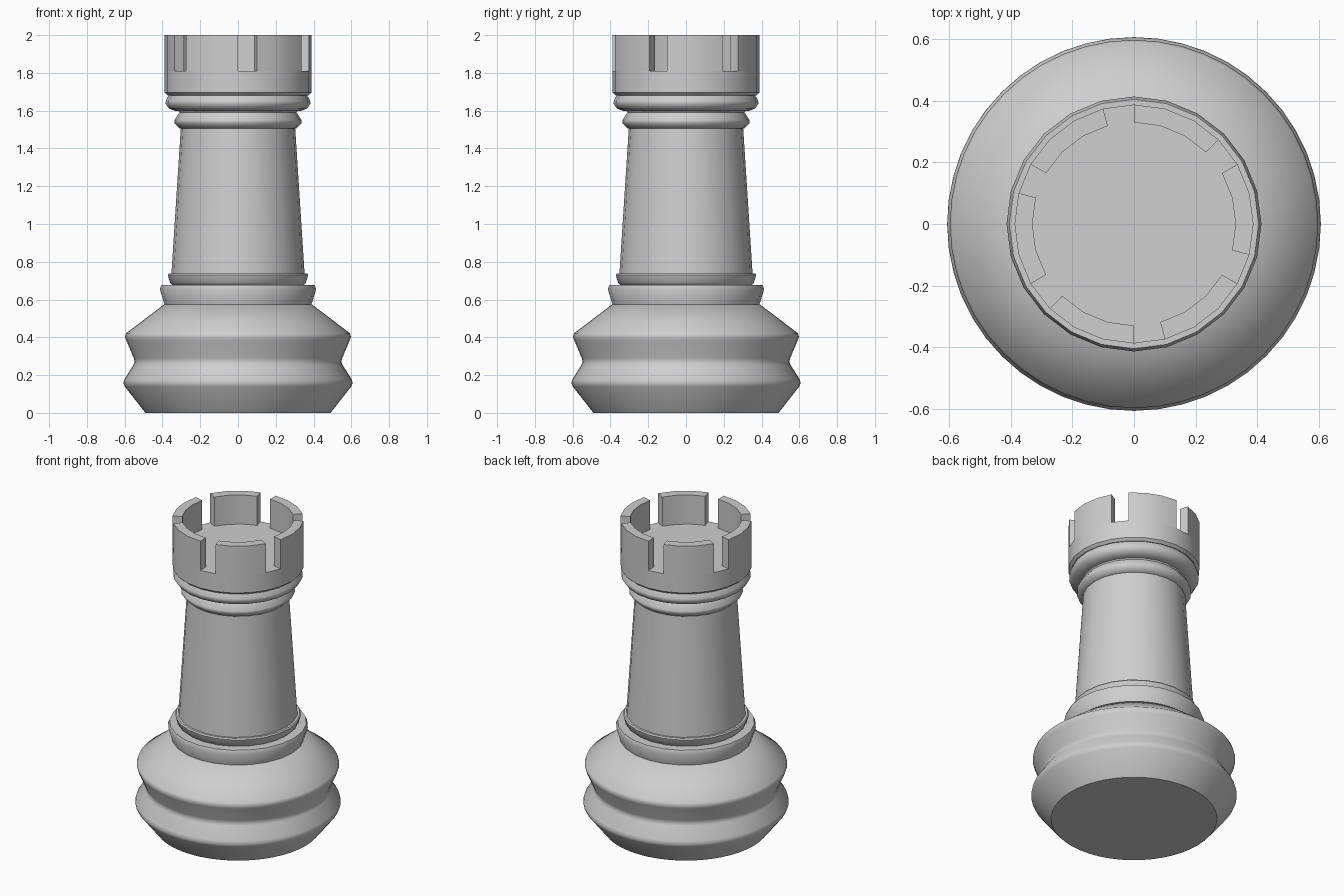
import bpy
import bmesh
from math import radians, cos, sin

cube = bpy.data.objects.get("Cube")
if cube:
    bpy.data.objects.remove(cube, do_unlink=True)

stone = bpy.data.materials.new("light_grey")
stone.use_nodes = True
GREY = (0.62, 0.62, 0.62, 1)
stone.diffuse_color = GREY
stone.node_tree.nodes["Principled BSDF"].inputs["Base Color"].default_value = GREY


def finish(name, bm, angle):
    """Turn a bmesh into a smooth-shaded object with sharp creases."""
    bmesh.ops.recalc_face_normals(bm, faces=bm.faces[:])
    mesh = bpy.data.meshes.new(name)
    bm.to_mesh(mesh)
    bm.free()
    mesh.materials.append(stone)
    obj = bpy.data.objects.new(name, mesh)
    bpy.context.collection.objects.link(obj)
    bpy.ops.object.select_all(action='DESELECT')
    obj.select_set(True)
    bpy.context.view_layer.objects.active = obj
    bpy.ops.object.shade_smooth_by_angle(angle=radians(angle))
    return obj


def lathe(name, profile, sides=24, angle=50):
    """Revolve (radius, height) points and cap both ends."""
    bm = bmesh.new()
    rings = []
    for r, z in profile:
        steps = [radians(360 * i / sides) for i in range(sides)]
        rings.append([bm.verts.new((r * cos(a), r * sin(a), z)) for a in steps])
    for low, high in zip(rings, rings[1:]):
        for i in range(sides):
            j = (i + 1) % sides
            bm.faces.new((low[i], low[j], high[j], high[i]))
    bm.faces.new(rings[0][::-1])
    bm.faces.new(rings[-1])
    return finish(name, bm, angle)


# Base with two bulges
lathe("base", [(0.49, 0), (0.60, 0.14), (0.607, 0.158), (0.602, 0.178),
               (0.553, 0.255), (0.547, 0.27), (0.552, 0.29), (0.592, 0.385),
               (0.598, 0.403), (0.592, 0.422), (0.39, 0.575)], sides=48)

# Collars between base and column
lathe("base_collar", [(0.388, 0.57), (0.414, 0.655), (0.405, 0.678)])
lathe("column_collar", [(0.345, 0.675), (0.36, 0.69), (0.372, 0.73), (0.366, 0.738)])

# Tapered column
lathe("column", [(0.353, 0.73), (0.302, 1.52)])

# Rings below the head
lathe("lower_ring", [(0.307, 1.505), (0.337, 1.535), (0.337, 1.55),
                     (0.31, 1.59), (0.318, 1.605)])
lathe("upper_ring", [(0.332, 1.598), (0.366, 1.612), (0.384, 1.638),
                     (0.382, 1.652), (0.362, 1.69)])

# Head drum
OUTER, INNER, FLOOR, TOP = 0.388, 0.33, 1.81, 2.0
lathe("head", [(0.372, 1.68), (OUTER, 1.695), (OUTER, FLOOR)], angle=30)

# Six battlements separated by narrow gaps
bm = bmesh.new()
for k in range(6):
    columns = []
    for step in range(4):
        a = radians(45 + 60 * k + 15 * step)
        columns.append([bm.verts.new((r * cos(a), r * sin(a), z)) for r, z in
                        ((INNER, FLOOR), (OUTER, FLOOR), (OUTER, TOP), (INNER, TOP))])
    for here, there in zip(columns, columns[1:]):
        for i in (1, 2, 3):
            j = (i + 1) % 4
            bm.faces.new((here[i], there[i], there[j], here[j]))
    bm.faces.new(columns[0])
    bm.faces.new(columns[-1][::-1])
# Orient each battlement outwards from its own middle
finish("battlements", bm, 30)
